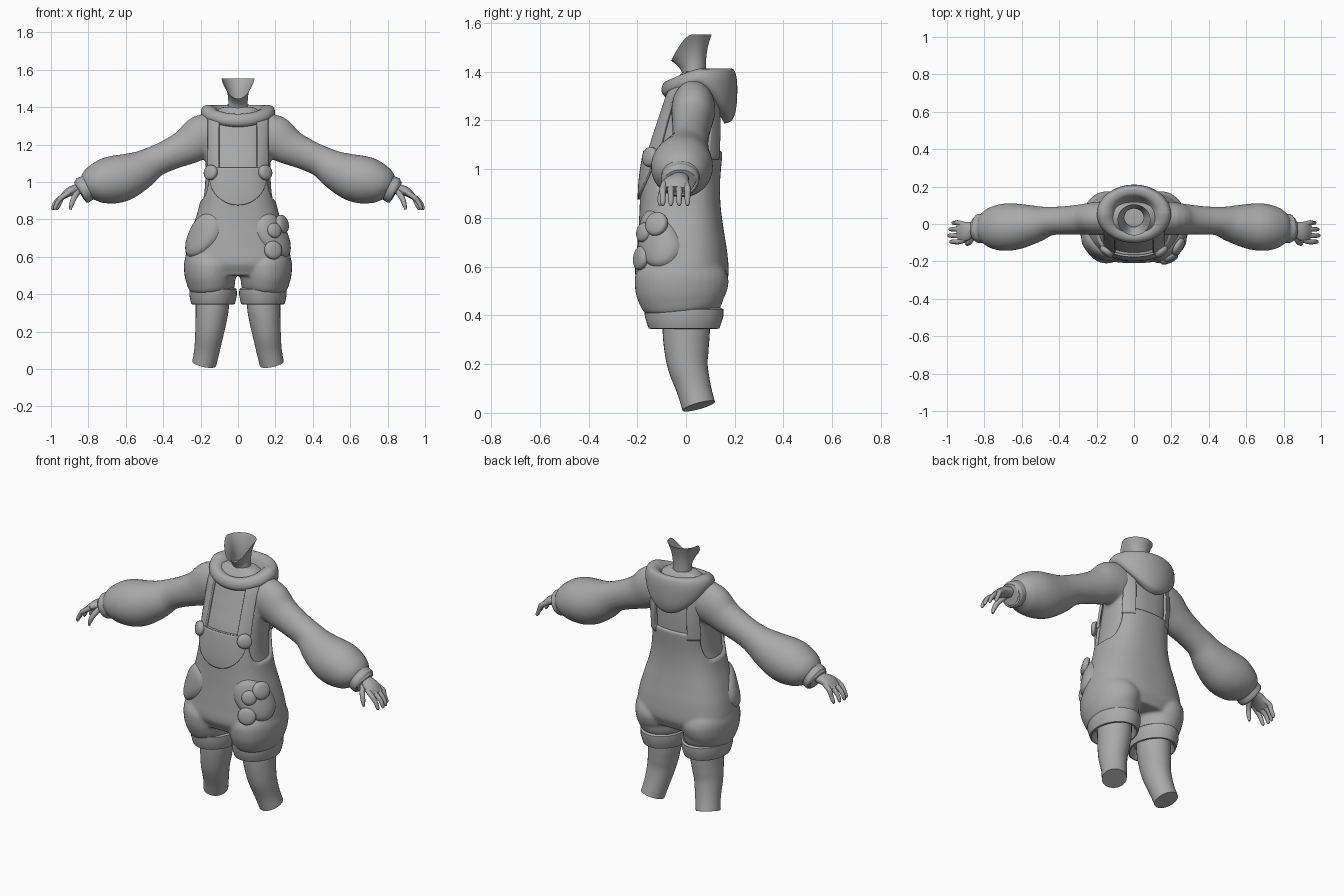
import bpy, bmesh, math
from mathutils import Vector

cube = bpy.data.objects.get("Cube")
if cube:
    bpy.data.objects.remove(cube)

grey = bpy.data.materials.new("plain grey")
grey.use_nodes = True
grey.diffuse_color = (0.4, 0.4, 0.4, 1)
grey.node_tree.nodes["Principled BSDF"].inputs["Base Color"].default_value = (0.4, 0.4, 0.4, 1)
TAU = math.tau


def spline(rows, t):
    """Smooth interpolation through rows of numbers, t from 0 to 1."""
    f = min(max(t, 0), 1) * (len(rows) - 1)
    i = min(int(f), len(rows) - 2)
    u = f - i
    a, b, c, d = [rows[min(max(k, 0), len(rows) - 1)] for k in range(i - 1, i + 3)]
    return [0.5 * (2*q + (r - p)*u + (2*p - 5*q + 4*r - s)*u*u + (3*q - p - 3*r + s)*u**3)
            for p, q, r, s in zip(a, b, c, d)]


def build(name, lofts, loop=True, caps=True, mirror=False, voxel=0, thick=0, sharp=40):
    """Skin lists of rings into one object."""
    bm = bmesh.new()
    for rings in lofts:
        for sx in ((1, -1) if mirror else (1,)):
            vs = [[bm.verts.new((p[0]*sx, p[1], p[2])) for p in r] for r in rings]
            n = len(vs[0])
            for a, b in zip(vs, vs[1:]):
                for k in range(n if loop else n - 1):
                    m = (k + 1) % n
                    bm.faces.new((a[k], a[m], b[m], b[k]))
            if caps:
                for r in (vs[0], vs[-1]):
                    mid = bm.verts.new(sum((v.co for v in r), Vector()) / n)
                    for k in range(n):
                        bm.faces.new((r[k], r[(k + 1) % n], mid))
    bmesh.ops.recalc_face_normals(bm, faces=bm.faces)
    me = bpy.data.meshes.new(name)
    bm.to_mesh(me)
    bm.free()
    me.materials.append(grey)
    ob = bpy.data.objects.new(name, me)
    bpy.context.collection.objects.link(ob)
    if thick:
        mod = ob.modifiers.new("thickness", 'SOLIDIFY')
        mod.thickness, mod.offset = thick, 0
    if voxel:
        mod = ob.modifiers.new("blend", 'REMESH')
        mod.mode, mod.voxel_size, mod.use_smooth_shade = 'VOXEL', voxel, True
        mod = ob.modifiers.new("soften", 'SMOOTH')
        mod.factor, mod.iterations = 0.5, 4
    bpy.ops.object.select_all(action='DESELECT')
    ob.select_set(True)
    bpy.context.view_layer.objects.active = ob
    bpy.ops.object.shade_smooth_by_angle(angle=math.radians(sharp))
    return ob


def tube(rows, steps=30, sides=32):
    """Rings across a path; rows hold x, y, z, height radius, depth radius."""
    rings = []
    for i in range(steps + 1):
        t = i / steps
        x, y, z, ru, rv = spline(rows, t)
        tan = Vector(spline(rows, t + .02)[:3]) - Vector(spline(rows, t - .02)[:3])
        tan.normalize()
        up = tan.cross(Vector((0, 1, 0))).normalized()
        side = up.cross(tan)
        rings.append([Vector((x, y, z)) + up*ru*math.cos(k*TAU/sides) + side*rv*math.sin(k*TAU/sides)
                      for k in range(sides)])
    return rings


# Body shape: height, half width, front, back
BODY = [(.50, .24, -.18, .15), (.56, .28, -.208, .174), (.65, .272, -.203, .17),
        (.75, .245, -.195, .155), (.85, .213, -.19, .142), (.95, .193, -.186, .14),
        (1.08, .187, -.165, .15), (1.2, .19, -.125, .15), (1.3, .187, -.09, .14),
        (1.36, .165, -.06, .125), (1.4, .1, -.03, .1)]
POW = 0.8


def section(z):
    for i, (a, b) in enumerate(zip(BODY, BODY[1:])):
        if z <= b[0] or b is BODY[-1]:
            return spline(BODY, (i + (z - a[0]) / (b[0] - a[0])) / (len(BODY) - 1))[1:]


def surf(ang, z, off=0):
    w, f, b = section(z)
    c, s = math.cos(ang), math.sin(ang)
    return Vector((math.copysign(abs(c)**POW, c) * (w + off),
                   (f + b)/2 + math.copysign(abs(s)**POW, s) * ((b - f)/2 + off), z))


def angle_at(x, z, face=-1):
    u = max(-.97, min(.97, x / section(z)[0]))
    return face * math.acos(math.copysign(abs(u)**(1/POW), u))


def patch(fn, nu=20, nv=24):
    return [[fn(i/nu, j/nv) for i in range(nu + 1)] for j in range(nv + 1)]


# Sweater: torso and puffed sleeves
N = 96
torso = [[surf(k*TAU/N, .75 + .65*j/40, -.014) for k in range(N)] for j in range(41)]
arm = [(.06, .03, 1.25, .1, .085), (.18, .03, 1.243, .12, .09), (.27, .025, 1.19, .098, .082),
       (.36, .02, 1.148, .084, .076), (.45, .015, 1.107, .084, .077), (.53, 0, 1.06, .106, .1),
       (.62, -.012, 1.022, .126, .122), (.70, -.018, 1.005, .124, .126),
       (.77, -.021, .985, .1, .108), (.81, -.023, .967, .068, .076)]
arm_rings = tube(arm, 40)
build("sweater", [torso, arm_rings, [[Vector((-p.x, p.y, p.z)) for p in r] for r in arm_rings]],
      voxel=.009)
cuff = [(.775, -.022, .982, .055, .06), (.79, -.022, .977, .072, .08), (.81, -.023, .966, .07, .078),
        (.832, -.024, .954, .072, .077), (.842, -.024, .949, .06, .066), (.835, -.024, .952, .04, .045)]
build("sleeve_cuff", [tube(cuff, 20)], mirror=True)

# Hands
palm = [(.81, -.025, .967, .032, .036), (.865, -.028, .96, .027, .04),
        (.905, -.04, .945, .024, .053), (.94, -.044, .918, .014, .05)]
fingers = [tube([(.9, -.044 + (y + .044)*.8, .945, .014, .014), (.94, y, .92, .014, .014),
                 (.963 + e, y, .893, .012, .012), (.978 + e, y, .862, .010, .010),
                 (.98 + e, y, .85, .004, .004)], 12, 12)
           for y, e in ((.006, -.012), (-.028, .004), (-.062, .01), (-.095, 0))]
thumb = tube([(.85, -.045, .955, .016, .016), (.875, -.09, .918, .015, .015),
              (.89, -.105, .88, .012, .012), (.896, -.107, .852, .006, .006)], 12, 12)
build("hand", [tube(palm, 14, 24), thumb] + fingers, mirror=True)


# Overalls: bib body with scooped arm openings, joined to puffed shorts
def bib_top(ang):
    u = abs(math.cos(ang))**POW
    return 1.08 if u < .84 else .9 + .18*(1 - math.sqrt(max(0, 1 - ((1 - u)/.16)**2)))


bib = [[surf(k*TAU/N, .5 + (bib_top(k*TAU/N) - .5)*j/40) for k in range(N)] for j in range(41)]
puff = [(.125, -.015, .64, .11, .14), (.143, -.017, .57, .141, .187), (.147, -.018, .52, .141, .192),
        (.143, -.014, .47, .132, .18), (.137, -.008, .43, .12, .158), (.135, -.005, .40, .1, .13)]
puff_rings = tube(puff)
build("overalls", [bib, puff_rings, [[Vector((-p.x, p.y, p.z)) for p in r] for r in puff_rings]],
      voxel=.009)

# Rolled shorts cuffs, hollow underneath
hem = [(.4, .095, .12), (.432, .118, .15), (.425, .126, .162), (.395, .127, .161), (.36, .12, .15),
       (.347, .116, .145), (.345, .108, .137), (.36, .1, .125), (.4, .09, .11)]
build("shorts_cuff", [[[(.133 + rx*math.cos(k*TAU/40), -.008 + ry*math.sin(k*TAU/40), z)
                        for k in range(40)] for z, rx, ry in hem]], caps=False, mirror=True)

# Shoulder straps, front and back
straps = []
for face in (-1, 1):
    def strap(u, v, face=face):
        z = 1.04 + .32*v
        return surf(angle_at(.102 + .058*u, z, face), z, -.003)
    straps.append(patch(strap))
build("shoulder_strap", straps, loop=False, caps=False, mirror=True, thick=.014)


# Rounded chest pocket
def chest_pocket(u, v):
    x = .145 * math.sin((u - .5) * math.pi)
    low = .875 + .15*(1 - math.sqrt(max(0, 1 - (x/.147)**2)))
    z = low + (1.075 - low)*v
    return surf(angle_at(x, z), z, .004)


build("chest_pocket", [patch(chest_pocket, 32)], loop=False, caps=False, thick=.01)


# Bulging hip pockets
def hip_pocket(u, v):
    a, r = u*TAU, v
    z = .715 + .115*r*math.sin(a)
    ang = math.radians(-36 + 34*r*math.cos(a) - 8*r*math.sin(a))
    return surf(ang, z, -.008 + .03*math.sqrt(1 - .95*r**4))


build("hip_pocket", [patch(hip_pocket, 48, 12)], loop=False, caps=False, mirror=True)


# Round buttons lying on the cloth
def button(ang, z, r, lift):
    p = surf(ang, z, lift)
    du, dz = surf(ang + .03, z) - surf(ang - .03, z), surf(ang, z + .02) - surf(ang, z - .02)
    q = du.cross(dz).normalized().to_track_quat('Z', 'Y')
    profile = [(.8, -.012), (.97, -.008), (1, .002), (.95, .011), (.8, .017), (.45, .021), (.1, .022)]
    return [[p + q @ Vector((r*s*math.cos(k*TAU/28), r*s*math.sin(k*TAU/28), h))
             for k in range(28)] for s, h in profile]


build("strap_button", [button(angle_at(.137, 1.05), 1.05, .041, .012)], mirror=True)
build("hip_button", [button(angle_at(.18, .74), .74, .041, .018),
                     button(angle_at(.18, .635), .635, .05, .012),
                     button(math.radians(-26), .775, .05, .02)])

# Legs, cut at a slant at the ankle
leg = [(.137, .003, .45, .088, .096), (.137, .001, .34, .089, .097), (.144, .002, .26, .083, .091),
       (.153, .008, .19, .076, .082), (.166, .032, .1, .068, .071), (.181, .052, .028, .065, .069)]
build("leg", [tube(leg)], mirror=True)


# Neck with an open, flared, slanted rim
def neck(u, v):
    c, s = math.cos(u*TAU), math.sin(u*TAU)
    rim = Vector((.088*c, .022 + .083*s, 1.552 - .107*max(0, -s)**1.6))
    base = Vector((.052*c, .034 + .048*s, 1.33))
    flare = max(0, (v - .45)/.55)**2
    return Vector((base.x + (rim.x - base.x)*flare, base.y + (rim.y - base.y)*flare,
                   base.z + (rim.z - base.z)*v))


build("neck", [patch(neck, 48)], loop=False, caps=False)

# Hood lying around the collar and hanging down the back
# Rows: outward scale, height, extra drop at the back
HOOD = [(.36, -.06, 0), (.48, -.03, .01), (.62, .006, 0), (.78, .02, 0), (.93, .012, 0),
        (1, -.012, .03), (.98, -.035, .1), (.87, -.05, .14), (.66, -.055, .15)]


def hood(u, v):
    c, s = math.cos(u*TAU), math.sin(u*TAU)
    scale, h, drop = spline(HOOD, v)
    back, front = max(0, s), max(0, -s)
    z = 1.392 - .048*front**1.3 + h - drop*back**1.3
    return Vector((.198*c*scale, .055 + .155*s*scale, z))


build("hood", [patch(hood, 64, 36)], loop=False, caps=False, sharp=60)
bpy.ops.object.select_all(action='DESELECT')
